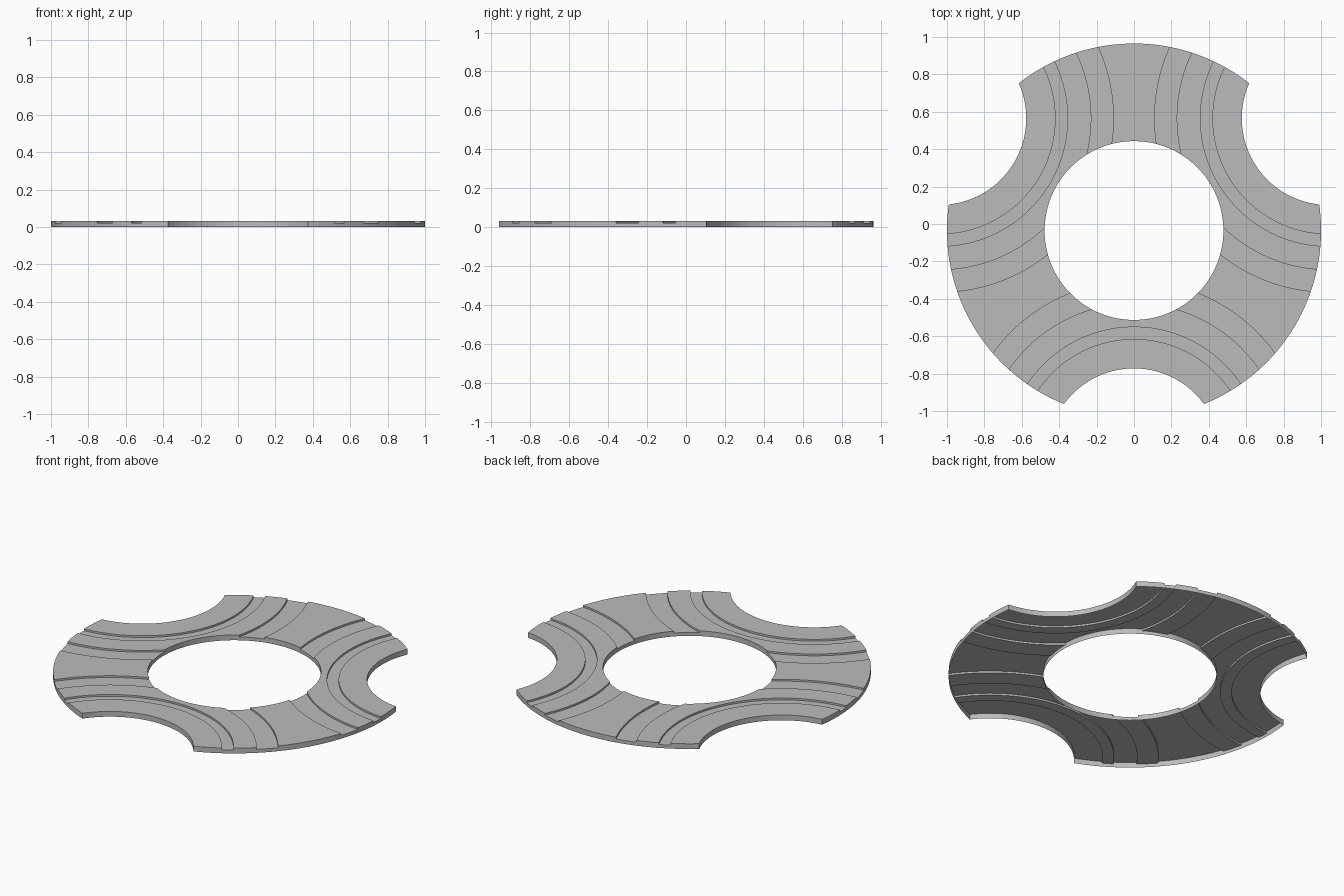
import bpy, bmesh, math
from mathutils import Matrix, Vector

if "Cube" in bpy.data.objects:
    bpy.data.objects.remove(bpy.data.objects["Cube"])

OUTER, HOLE, NOTCH_DIST = 1.0, 0.478, 1.2
CENTRE_Y = -0.035
HIGH, LOW = 0.032, 0.021
COLS = 24
# Bands around each notch: inner radius, outer radius, height
BANDS = [(0.463, 0.62, HIGH), (0.62, 0.684, LOW), (0.684, NOTCH_DIST - HOLE, HIGH),
         (NOTCH_DIST - HOLE, 0.811, HIGH), (0.811, 0.929, LOW)]

grey = bpy.data.materials.new("plain grey")
grey.use_nodes = True
colour = (0.5, 0.5, 0.5, 1)
grey.diffuse_color = colour
grey.node_tree.nodes["Principled BSDF"].inputs["Base Color"].default_value = colour

bm = bmesh.new()


def angle_at(r, reach):
    """Angle where a circle round the notch meets a circle round the plate centre."""
    c = (NOTCH_DIST ** 2 + r * r - reach * reach) / (2 * NOTCH_DIST * r)
    return math.acos(max(-1, min(1, c)))


def arc_row(r):
    """Points along a band line, from the hole or notch axis to the outer rim."""
    a, b = angle_at(r, HOLE), angle_at(r, OUTER)
    row = []
    for j in range(COLS + 1):
        phi = a + (b - a) * j / COLS
        row.append(Vector((r * math.sin(phi), r * math.cos(phi) - NOTCH_DIST, 0)))
    return row


def quad(points):
    bm.faces.new([bm.verts.new(p) for p in points])


def wall(p, q, top, bottom):
    if (p - q).length > 1e-5:
        quad([p + Vector((0, 0, z)) for z in (bottom, top)]
             + [q + Vector((0, 0, z)) for z in (top, bottom)])


def sheet(rows, z):
    """Top surface between rows, with walls along the rim and the hole."""
    up = Vector((0, 0, z))
    for a, b in zip(rows, rows[1:]):
        for j in range(COLS):
            quad([a[j] + up, a[j + 1] + up, b[j + 1] + up, b[j] + up])
        wall(a[-1], b[-1], z, 0)
        if (a[0].xy.length + b[0].xy.length) / 2 < HOLE + 0.001:
            wall(a[0], b[0], z, 0)


# Stepped bands of one sixth of the plate
below = 0
for r0, r1, z in BANDS:
    steps = 10
    # Closer rows near the start, where the hole edge turns quickly
    power = 2 if r0 == NOTCH_DIST - HOLE else 1
    rows = [arc_row(r0 + (r1 - r0) * (i / steps) ** power) for i in range(steps + 1)]
    sheet(rows, z)
    if z != below:
        for p, q in zip(rows[0], rows[0][1:]):
            wall(p, q, z, below)
    below = z

# Raised middle of the lobe, swept to the lobe axis
start = arc_row(BANDS[-1][1])
for p, q in zip(start, start[1:]):
    wall(p, q, HIGH, LOW)
axis = math.radians(-30)
lobe = []
for i in range(7):
    row = []
    for p in start:
        rho, theta = p.xy.length, math.atan2(p.y, p.x)
        theta += (axis - theta) * i / 6
        row.append(Vector((rho * math.cos(theta), rho * math.sin(theta), 0)))
    lobe.append(row)
sheet(lobe, HIGH)

# Mirror the sixth, then repeat it three times round the centre
half = bmesh.ops.duplicate(bm, geom=bm.verts[:] + bm.faces[:])["geom"]
for v in half:
    if isinstance(v, bmesh.types.BMVert):
        v.co.x *= -1
third = bm.verts[:] + bm.faces[:]
for k in (1, 2):
    copy = bmesh.ops.duplicate(bm, geom=third)["geom"]
    bmesh.ops.rotate(bm, verts=[v for v in copy if isinstance(v, bmesh.types.BMVert)],
                     matrix=Matrix.Rotation(math.radians(120 * k), 3, "Z"))
bmesh.ops.translate(bm, verts=bm.verts, vec=(0, CENTRE_Y, 0))
bmesh.ops.remove_doubles(bm, verts=bm.verts, dist=0.0002)
bmesh.ops.recalc_face_normals(bm, faces=bm.faces)
if sum(f.normal.z * f.calc_area() for f in bm.faces) < 0:
    bmesh.ops.reverse_faces(bm, faces=bm.faces)

mesh = bpy.data.meshes.new("grooved_plate")
bm.to_mesh(mesh)
bm.free()
mesh.materials.append(grey)
plate = bpy.data.objects.new("grooved_plate", mesh)
bpy.context.collection.objects.link(plate)
bpy.context.view_layer.objects.active = plate
plate.select_set(True)
bpy.ops.object.shade_smooth_by_angle(angle=math.radians(30))
